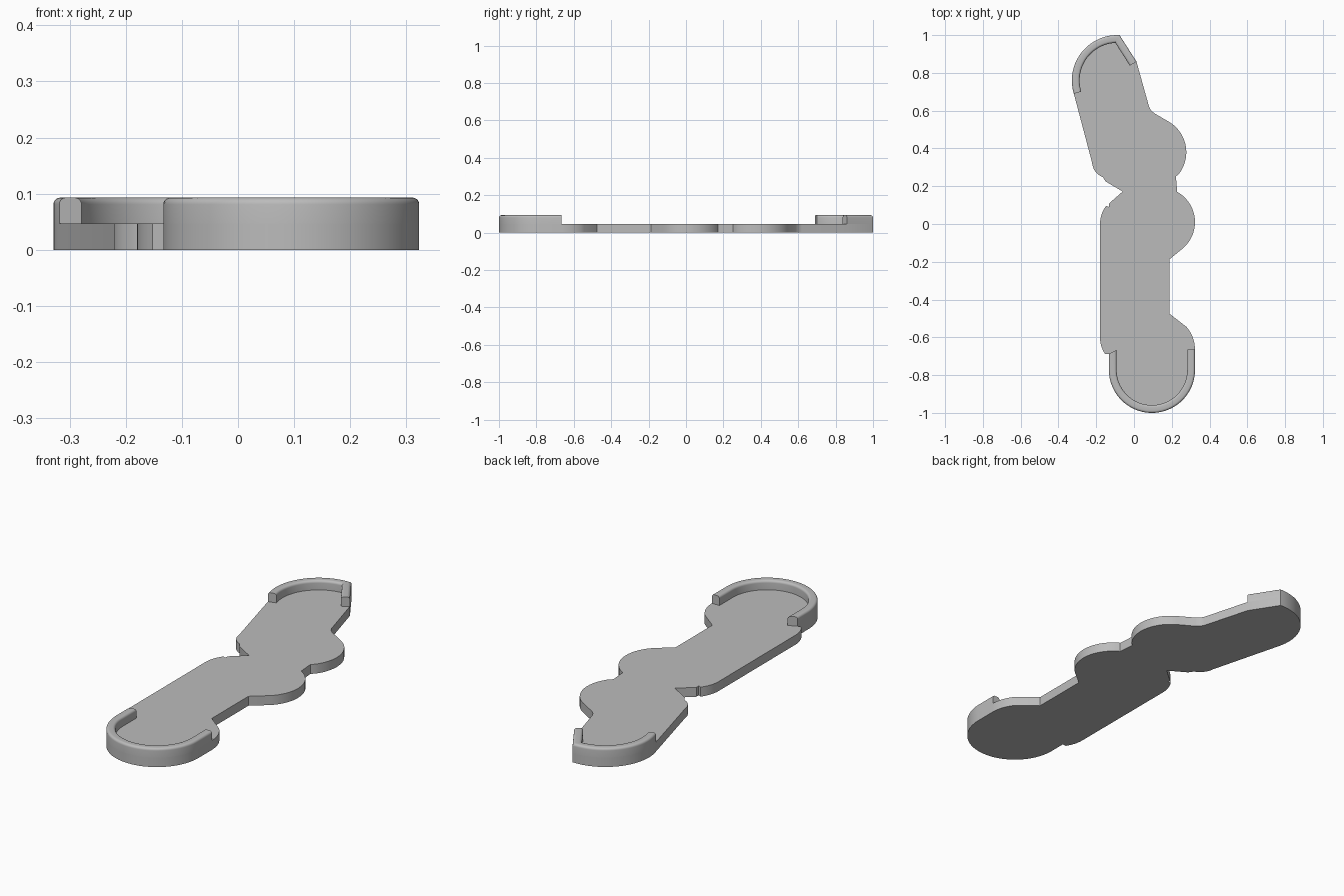
import bpy, bmesh, math
from mathutils import Vector

if "Cube" in bpy.data.objects:
    bpy.data.objects.remove(bpy.data.objects["Cube"])

PLATE_TOP, RIM_TOP, RIM_WIDTH, ROUND = 0.047, 0.093, 0.041, 0.012

grey = bpy.data.materials.new("plain grey")
grey.use_nodes = True
colour = (0.5, 0.5, 0.5, 1)
grey.diffuse_color = colour
grey.node_tree.nodes["Principled BSDF"].inputs["Base Color"].default_value = colour


def arc(cx, cy, r, start, end, steps=12):
    """Points on an arc, angles in degrees."""
    angles = [math.radians(start + (end - start) * i / steps) for i in range(steps + 1)]
    return [Vector((cx + r * math.cos(a), cy + r * math.sin(a))) for a in angles]


def points(*pairs):
    return [Vector(p) for p in pairs]


def finish(name, bm):
    bmesh.ops.recalc_face_normals(bm, faces=bm.faces)
    mesh = bpy.data.meshes.new(name)
    bm.to_mesh(mesh)
    bm.free()
    mesh.materials.append(grey)
    obj = bpy.data.objects.new(name, mesh)
    bpy.context.collection.objects.link(obj)
    bpy.ops.object.select_all(action='DESELECT')
    obj.select_set(True)
    bpy.context.view_layer.objects.active = obj
    bpy.ops.object.shade_smooth_by_angle(angle=math.radians(30))
    return obj


def plate(name, outline):
    bm = bmesh.new()
    base = bm.faces.new([bm.verts.new((p.x, p.y, 0)) for p in outline])
    top = bmesh.ops.extrude_face_region(bm, geom=[base])["geom"]
    bmesh.ops.translate(bm, vec=(0, 0, PLATE_TOP),
                        verts=[g for g in top if isinstance(g, bmesh.types.BMVert)])
    bmesh.ops.triangulate(bm, faces=[f for f in bm.faces if len(f.verts) > 4])
    return finish(name, bm)


def rim(name, path, side, start_slant=None):
    """Sweep a round-topped wall along its outer edge; side picks the inside."""
    section = [(0, PLATE_TOP - 0.01)]
    section += [(p.x, p.y) for p in arc(ROUND, RIM_TOP - ROUND, ROUND, 180, 90, 5)]
    section += [(p.x, p.y) for p in arc(RIM_WIDTH - ROUND, RIM_TOP - ROUND, ROUND, 90, 0, 5)]
    section.append((RIM_WIDTH, PLATE_TOP - 0.01))
    normals = []
    for a, b in zip(path, path[1:]):
        d = (b - a).normalized()
        normals.append(Vector((-d.y, d.x)) * side)
    bm = bmesh.new()
    rings = []
    for i, p in enumerate(path):
        n0, n1 = normals[max(i - 1, 0)], normals[min(i, len(normals) - 1)]
        n = (n0 + n1) / (1 + n0.dot(n1))
        if i == 0 and start_slant:
            n = Vector(start_slant)
        rings.append([bm.verts.new((p.x + n.x * u, p.y + n.y * u, z)) for u, z in section])
    count = len(section)
    for r, s in zip(rings, rings[1:]):
        for k in range(count):
            j = (k + 1) % count
            bm.faces.new((r[k], r[j], s[j], s[k]))
    bm.faces.new(rings[0])
    bm.faces.new(rings[-1])
    return finish(name, bm)


# Outer edges shared by the plate and its rims
front_edge = (points((-0.133, -0.687)) + arc(0.095, -0.772, 0.228, 180, 360, 40)
              + points((0.323, -0.665)))
back_edge = arc(-0.089, 0.76, 0.24, 197, 87, 28) + points((0.013, 0.86))

# Right-hand contour running from front to back
right_side = (arc(0.14, -0.665, 0.183, 3, 41, 6)
              + points((0.188, -0.475), (0.188, -0.187))
              + arc(0.14, 0.01, 0.183, -47, 61, 18)
              + points((0.222, 0.252))
              + arc(0.09, 0.38, 0.187, -38, 59, 18)
              + points((0.108, 0.586), (0.09, 0.602), (0.08, 0.62)))

# Left-hand contour running from back to front
left_side = (points((-0.222, 0.325)) + arc(-0.135, 0.33, 0.087, 190, 250, 6)
             + points((-0.15, 0.225), (-0.06, 0.172), (-0.133, 0.108), (-0.133, 0.09))
             + arc(-0.02, 0, 0.16, 143, 180, 6)
             + arc(-0.02, -0.6, 0.16, 180, 214, 6))

plate("base_plate", front_edge + right_side + back_edge[::-1] + left_side)
rim("front_rim", front_edge, 1, (1, 0.5))
rim("back_rim", back_edge, -1)
